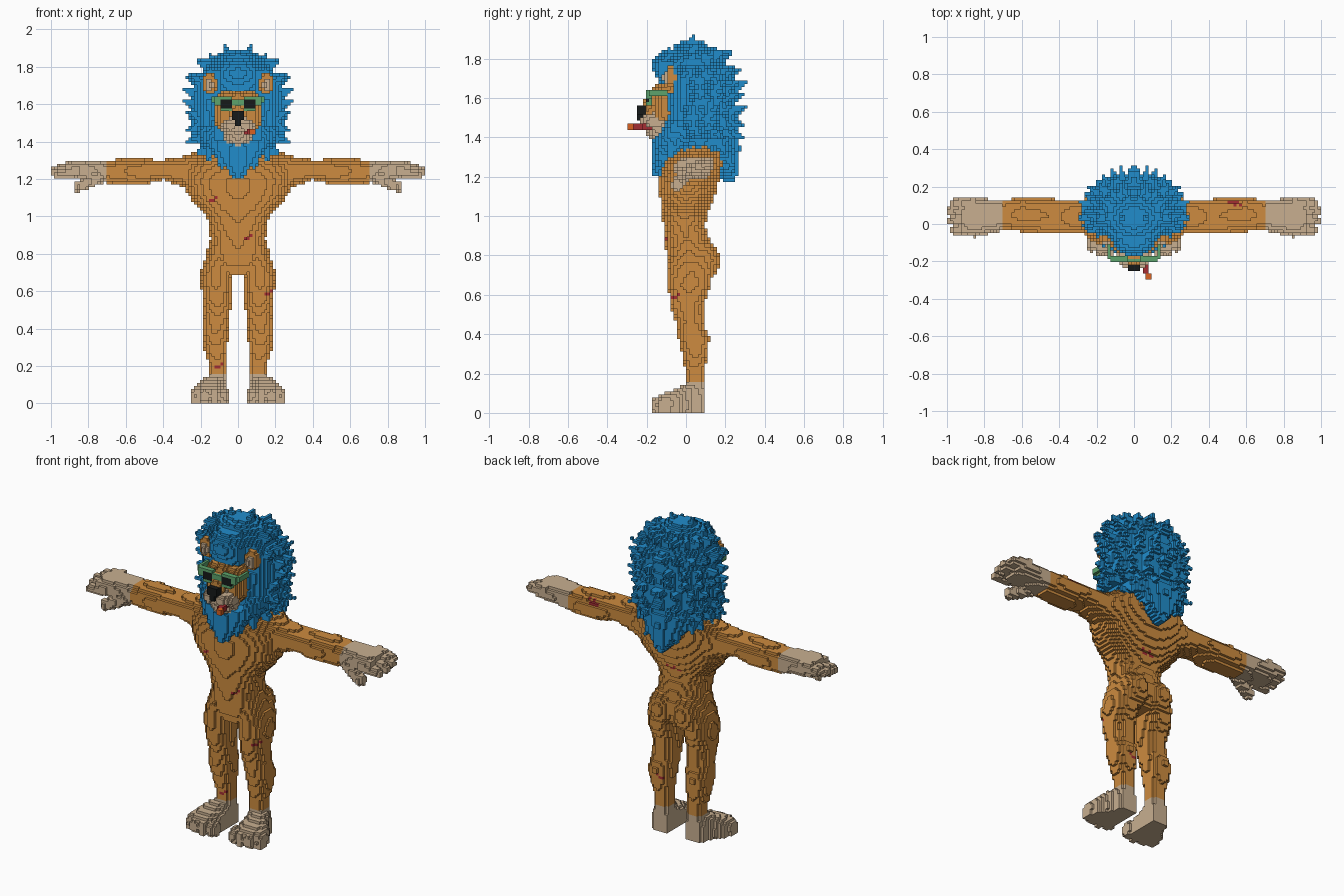
import bpy, math, random
from mathutils import Vector

random.seed(4)
V = 2 / 128          # voxel size
cells = {}           # (i, j, k) -> (part name, material index)

PALETTE = [("tan_fur", (0.61, 0.26, 0.05)), ("beige_fur", (0.58, 0.43, 0.28)),
           ("blue_hair", (0.015, 0.265, 0.60)), ("green_frame", (0.11, 0.37, 0.15)),
           ("black", (0.008, 0.01, 0.01)), ("dark_red", (0.37, 0.026, 0.032)),
           ("ember_orange", (0.70, 0.12, 0.015))]
TAN, BEIGE, BLUE, GREEN, BLACK, RED, EMBER = range(7)
mats = []
for n, c in PALETTE:
    m = bpy.data.materials.new(n)
    m.diffuse_color = (*c, 1)
    mats.append(m)


# --- shapes: each returns (test, low corner, high corner) ---
def ell(c, r):
    def test(p):
        return sum(((p[a] - c[a]) / r[a]) ** 2 for a in range(3)) <= 1
    return test, [c[a] - r[a] for a in range(3)], [c[a] + r[a] for a in range(3)]


def box(lo, hi):
    return (lambda p: all(lo[a] <= p[a] <= hi[a] for a in range(3))), lo, hi


def limb(a, b, ra, rb):
    a, b = Vector(a), Vector(b)
    d = b - a

    def test(p):
        q = Vector(p) - a
        t = min(1, max(0, q.dot(d) / d.dot(d)))
        return (q - d * t).length <= ra + (rb - ra) * t
    r = max(ra, rb)
    return test, [min(a[i], b[i]) - r for i in range(3)], [max(a[i], b[i]) + r for i in range(3)]


def loft(axis, secs, e=2.2):
    """Sections (t, centre u, centre v, radius u, radius v) along an axis."""
    u, v = [a for a in range(3) if a != axis]

    def test(p):
        t = p[axis]
        for s, n in zip(secs, secs[1:]):
            if s[0] <= t <= n[0]:
                f = (t - s[0]) / (n[0] - s[0])
                cu, cv, ru, rv = [s[q] + (n[q] - s[q]) * f for q in range(1, 5)]
                return abs((p[u] - cu) / ru) ** e + abs((p[v] - cv) / rv) ** e <= 1
        return False
    lo, hi = [0] * 3, [0] * 3
    lo[axis], hi[axis] = secs[0][0], secs[-1][0]
    for ax, q in ((u, 1), (v, 2)):
        lo[ax] = min(s[q] - s[q + 2] for s in secs)
        hi[ax] = max(s[q] + s[q + 2] for s in secs)
    return test, lo, hi


def fill(part, mat, shape, mirror=False, erase=None):
    test, lo, hi = shape
    rng = [range(math.floor(lo[a] / V), math.ceil(hi[a] / V) + 1) for a in range(3)]
    for i in rng[0]:
        for j in rng[1]:
            for k in rng[2]:
                if k >= 0 and test(((i + .5) * V, (j + .5) * V, (k + .5) * V)):
                    for key in ([(i, j, k), (-1 - i, j, k)] if mirror else [(i, j, k)]):
                        if erase is None:
                            cells[key] = (part, mat)
                        elif key in cells and cells[key][0] == erase:
                            del cells[key]


# --- body: torso, legs, arms ---
fill("body", TAN, loft(2, [
    (.69, 0, .02, .17, .09), (.74, 0, .02, .185, .11), (.80, 0, .02, .17, .12), (.88, 0, .007, .148, .112),
    (.95, 0, -.008, .152, .108), (1.0, 0, -.006, .17, .113), (1.05, 0, 0, .215, .128),
    (1.12, 0, .008, .27, .143), (1.2, 0, .018, .30, .153), (1.28, 0, .04, .30, .15),
    (1.33, 0, .06, .255, .12), (1.36, 0, .065, .2, .085)]))
fill("body", TAN, loft(2, [
    (.14, .11, .05, .046, .05), (.2, .11, .045, .046, .046), (.3, .12, .045, .064, .066),
    (.38, .123, .04, .072, .08), (.46, .112, .02, .072, .07), (.55, .112, .005, .074, .085),
    (.65, .118, .018, .083, .108), (.72, .113, .025, .082, .115), (.8, .09, .03, .08, .115)]), True)
fill("body", TAN, ell((.08, .08, .77), (.085, .09, .105)), True)
fill("body", TAN, loft(0, [
    (.2, .04, 1.23, .1, .115), (.3, .04, 1.24, .09, .08), (.4, .04, 1.25, .09, .053),
    (.5, .045, 1.24, .096, .066), (.6, .05, 1.24, .09, .07), (.7, .05, 1.237, .078, .064)]), True)

# --- hands with fingers and thumb ---
fill("paws", BEIGE, loft(0, [
    (.7, .05, 1.24, .08, .062), (.78, .045, 1.248, .088, .055), (.86, .04, 1.252, .098, .052),
    (.92, .04, 1.25, .09, .042)]), True)
for n, y in enumerate((-.03, .02, .068, .11)):
    tip = .955 if n in (0, 3) else .975
    fill("paws", BEIGE, limb((.86, y, 1.245 + n * .008), (tip, y, 1.222 + n * .012), .032, .026), True)
fill("paws", BEIGE, limb((.74, -.01, 1.21), (.855, -.045, 1.157), .034, .028), True)

# --- feet with toes ---
fill("paws", BEIGE, loft(1, [
    (-.14, .158, .02, .09, .065), (-.1, .153, .02, .095, .085), (-.04, .145, .02, .088, .105),
    (0, .13, .03, .07, .12), (.05, .115, .05, .056, .12), (.1, .11, .03, .048, .1)], 3), True)
fill("paws", BEIGE, loft(2, [(.0, .11, .05, .048, .052), (.16, .11, .05, .046, .05)]), True)
for x, y in ((.075, -.125), (.127, -.135), (.18, -.13), (.226, -.105)):
    fill("paws", BEIGE, ell((x, y, .04), (.03, .045, .048)), True)

# --- mane: core, beard, back tail, fringe ---
CORE = [(1.3, 0, .06, .13, .15), (1.36, 0, .06, .19, .18), (1.42, 0, .06, .225, .185),
        (1.53, 0, .07, .245, .185), (1.65, 0, .065, .24, .195), (1.72, 0, .045, .225, .195),
        (1.8, 0, .03, .18, .155), (1.85, 0, .03, .13, .1), (1.89, 0, .035, .07, .05)]
fill("mane", BLUE, loft(2, CORE, 2))
fill("mane", BLUE, loft(2, [(1.2, 0, -.14, .015, .025), (1.25, 0, -.125, .06, .045),
                            (1.32, 0, -.1, .125, .068), (1.4, 0, -.06, .19, .105), (1.48, 0, -.01, .22, .11)]))
fill("mane", BLUE, loft(2, [(1.17, 0, .22, .015, .025), (1.22, 0, .21, .055, .05),
                            (1.3, 0, .185, .12, .075), (1.4, 0, .17, .19, .09)]))
fill("mane", BLUE, ell((0, -.07, 1.76), (.13, .1, .09)))

# Locks ring the sides and back of the core
for row, (z, _, cy, rx, ry) in enumerate(CORE[1:7] + [(1.475, 0, .065, .235, .185), (1.59, 0, .068, .243, .19)]):
    for n in range(6):
        a = math.radians(-18 + n * 21 + (row % 2) * 9)
        if a > math.pi / 2 + .1:
            continue
        out = .055 + random.uniform(-.012, .012)
        lift = .035 if z > 1.5 else -.02
        c, s = math.cos(a), math.sin(a)
        fill("mane", BLUE, limb((c * (rx - .03), cy + s * (ry - .03), z),
                                (c * (rx + out), cy + s * (ry + out), z + lift), .042, .003), True)
# Locks on the crown, and hanging locks under the jaw and at the nape
for base, tip in (((.05, .03, 1.84), (.07, .04, 1.92)), ((.12, .03, 1.81), (.16, .05, 1.875)),
                  ((.02, .10, 1.8), (.03, .15, 1.86)), ((.1, .1, 1.78), (.12, .18, 1.84)),
                  ((.0, -.04, 1.82), (0, -.05, 1.89)), ((.08, -.06, 1.79), (.09, -.09, 1.85)),
                  ((.08, -.1, 1.34), (.09, -.135, 1.25)), ((.14, -.06, 1.38), (.165, -.08, 1.29)),
                  ((.04, -.12, 1.32), (.04, -.155, 1.225)), ((.08, .19, 1.34), (.1, .24, 1.25)),
                  ((.15, .15, 1.4), (.18, .2, 1.31)), ((.03, .2, 1.3), (.03, .26, 1.2))):
    fill("mane", BLUE, limb(base, tip, .045, .006), True)

# --- head: carve the face opening, then skull, bridge and muzzle ---
fill("mane", BLUE, box((0, -.3, 1.4), (.125, -.07, 1.665)), True, erase="mane")
fill("mane", BLUE, box((.1, -.3, 1.62), (.21, -.07, 1.78)), True, erase="mane")
fill("head", TAN, ell((0, -.05, 1.56), (.135, .115, .145)))
fill("head", TAN, limb((.07, -.1, 1.52), (.06, -.1, 1.6), .055, .06), True)
fill("head", TAN, limb((0, -.13, 1.63), (0, -.2, 1.54), .042, .04))
fill("head", BEIGE, ell((.035, -.15, 1.48), (.062, .085, .045)), True)
fill("head", BEIGE, ell((0, -.125, 1.425), (.075, .075, .05)))

# Nose: tapered dark wedge on the muzzle tip
for z, w in ((1.547, .034), (1.531, .034), (1.516, .027), (1.5, .017), (1.484, .01)):
    fill("nose", BLACK, box((-w, -.249, z - .007), (w, -.2, z + .009)))

# --- ears ---
fill("ears", TAN, ell((.153, -.075, 1.708), (.042, .028, .058)), True)
fill("ears", BEIGE, ell((.153, -.1, 1.7), (.022, .02, .036)), True)

# --- glasses: frame, temples, lenses ---
fill("glasses", GREEN, box((.024, -.203, 1.565), (.1, -.175, 1.642)), True)
fill("glasses", GREEN, box((0, -.203, 1.595), (.03, -.18, 1.625)), True)
fill("glasses", GREEN, box((.1, -.203, 1.6), (.124, -.17, 1.637)), True)
fill("glasses", GREEN, box((.118, -.19, 1.605), (.138, -.09, 1.637)), True)
fill("lenses", BLACK, box((.035, -.205, 1.578), (.086, -.18, 1.63)), True)

# --- cigar ---
fill("cigar", RED, box((.031, -.225, 1.437), (.064, -.17, 1.47)))
fill("cigar", RED, box((.047, -.27, 1.437), (.079, -.215, 1.47)))
fill("cigar", EMBER, box((.062, -.3, 1.437), (.094, -.268, 1.47)))


# --- small scars: recolour the outermost voxels of short slanted lines ---
for x, z, side in ((-.13, 1.08, -1), (.06, .89, -1), (.17, .58, -1), (-.1, .2, -1),
                   (-.02, 1.02, 1), (.02, 1.02, 1), (.1, .33, 1), (.52, 1.28, 1), (.55, 1.27, 1)):
    for n in (-1, 0, 1):
        i, k = math.floor(x / V) + n, math.floor(z / V) + (n > 0)
        js = [j for j in range(-14, 16) if cells.get((i, j, k), ("",))[0] == "body"]
        if js:
            cells[i, max(js) if side > 0 else min(js), k] = ("body", RED)

# --- turn voxels into meshes, keeping only exposed faces ---
SIDES = []
for a in range(3):
    b, c = (a + 1) % 3, (a + 2) % 3
    for s in (0, 1):
        quad = []
        for u, v in ((0, 0), (1, 0), (1, 1), (0, 1)):
            q = [0, 0, 0]
            q[a], q[b], q[c] = s, u, v
            quad.append(tuple(q))
        step = [0, 0, 0]
        step[a] = 2 * s - 1
        SIDES.append((step, quad if s else quad[::-1]))

for part in sorted({c[0] for c in cells.values()}):
    verts, faces, slots = {}, [], []
    for (i, j, k), (name, mat) in cells.items():
        if name != part:
            continue
        for d, quad in SIDES:
            if (i + d[0], j + d[1], k + d[2]) not in cells:
                faces.append([verts.setdefault((i + q[0], j + q[1], k + q[2]), len(verts)) for q in quad])
                slots.append(mat)
    used = sorted(set(slots))
    mesh = bpy.data.meshes.new(part)
    mesh.from_pydata([(x * V, y * V, z * V) for x, y, z in verts], [], faces)
    for m in used:
        mesh.materials.append(mats[m])
    for f, m in zip(mesh.polygons, slots):
        f.material_index = used.index(m)
    bpy.context.collection.objects.link(bpy.data.objects.new(part, mesh))
